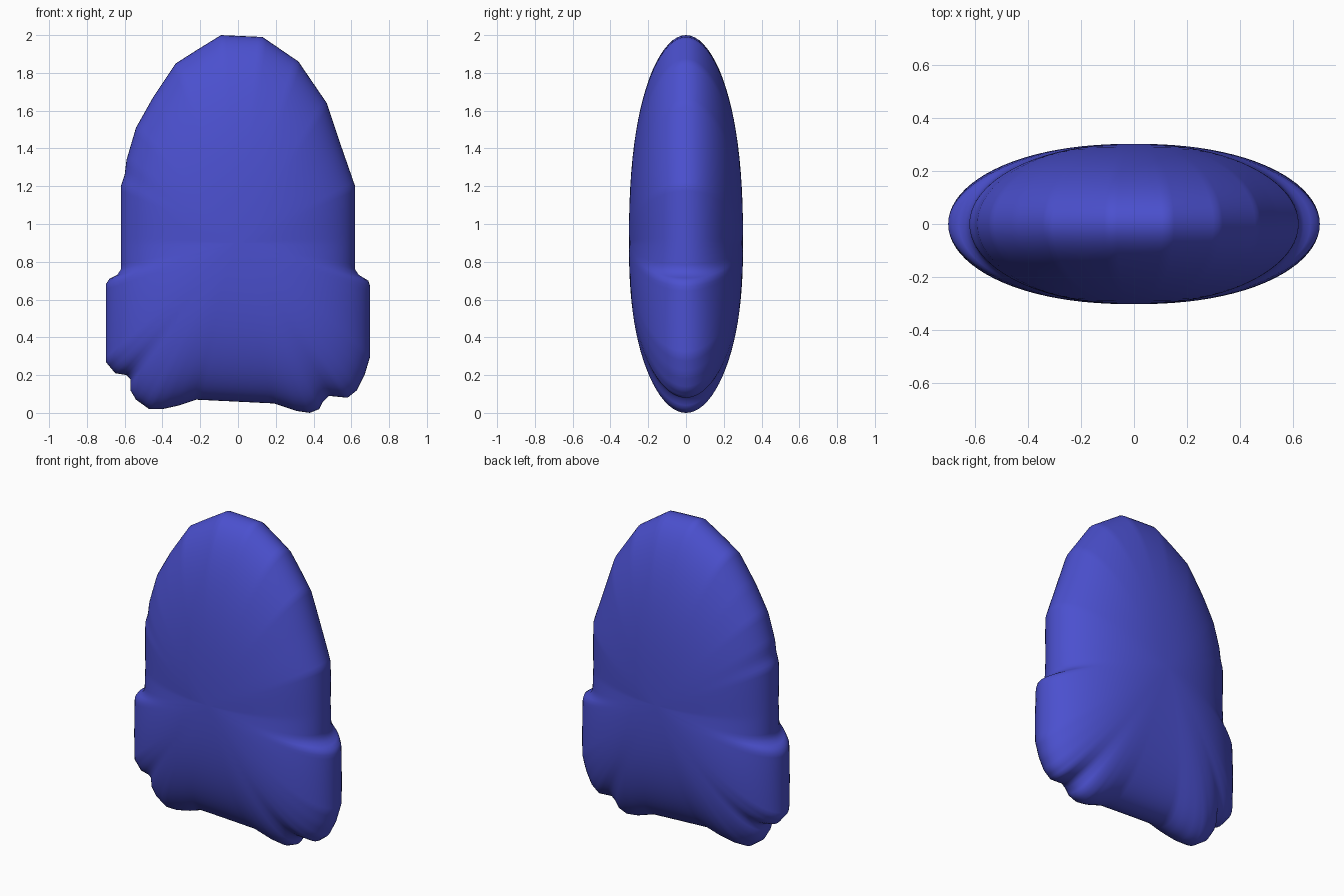
import bpy
import bmesh
import math
from mathutils import Vector

default_cube = bpy.data.objects.get("Cube")
if default_cube:
    bpy.data.objects.remove(default_cube, do_unlink=True)

# Silhouette seen from the front (x, z), starting at the crown
OUTLINE = [
    (-.09, 2), (.13, 1.99), (.32, 1.86), (.47, 1.64), (.54, 1.43), (.62, 1.2),
    (.62, .76), (.64, .73), (.69, .7), (.7, .67), (.7, .3), (.67, .2),
    (.63, .12), (.58, .08), (.48, .09), (.45, .06), (.43, .02), (.38, 0),
    (.31, .01), (.19, .05), (-.22, .07), (-.31, .04), (-.4, .02), (-.47, .02),
    (-.54, .07), (-.57, .12), (-.57, .18), (-.59, .2), (-.65, .21), (-.7, .27),
    (-.7, .68), (-.68, .71), (-.64, .73), (-.62, .76), (-.62, 1.2), (-.6, 1.26),
    (-.59, 1.34), (-.54, 1.51), (-.45, 1.67), (-.33, 1.85), (-.22, 1.92),
]
CENTRE = Vector((0, .9))
HALF_DEPTH = .302
RINGS = 22
SPACING = .025


def resample(points, spacing):
    """Split every outline edge into short, even steps."""
    result = []
    for index, point in enumerate(points):
        start = Vector(point)
        end = Vector(points[(index + 1) % len(points)])
        steps = max(1, round((end - start).length / spacing))
        result += [start.lerp(end, step / steps) for step in range(steps)]
    return result


def relax(points, passes):
    """Average neighbours so the notches fade out towards the middle."""
    for _ in range(passes):
        points = [
            (points[i - 1] + point + points[(i + 1) % len(points)]) / 3
            for i, point in enumerate(points)
        ]
    return points


def inflated_point(edge, soft, t, side):
    """Point on the pillow: t is zero in the middle and one at the rim."""
    offset = (soft + (edge - soft) * t ** 3) * t
    upright = abs(edge.y) / edge.length
    power = 2 + .4 * upright
    depth = HALF_DEPTH * math.sqrt(max(0, 1 - t ** power))
    return (offset.x, side * depth, CENTRE.y + offset.y)


def build_body(name, material):
    rim = [point - CENTRE for point in resample(OUTLINE, SPACING)]
    soft_rim = relax(rim, 40)
    count = len(rim)
    bm = bmesh.new()

    # The rim is shared by the front and back shells
    rim_verts = [
        bm.verts.new(inflated_point(edge, soft, 1, 1))
        for edge, soft in zip(rim, soft_rim)
    ]
    for side in (-1, 1):
        outer = rim_verts
        for ring in range(RINGS - 1, 0, -1):
            t = math.sin(ring / RINGS * math.pi / 2)
            inner = [
                bm.verts.new(inflated_point(edge, soft, t, side))
                for edge, soft in zip(rim, soft_rim)
            ]
            for i in range(count):
                j = (i + 1) % count
                bm.faces.new((outer[i], outer[j], inner[j], inner[i]))
            outer = inner
        middle = bm.verts.new((0, side * HALF_DEPTH, CENTRE.y))
        for i in range(count):
            bm.faces.new((outer[i], outer[(i + 1) % count], middle))

    bmesh.ops.recalc_face_normals(bm, faces=bm.faces)
    for face in bm.faces:
        face.smooth = True
    mesh = bpy.data.meshes.new(name)
    bm.to_mesh(mesh)
    bm.free()
    mesh.materials.append(material)
    body = bpy.data.objects.new(name, mesh)
    bpy.context.collection.objects.link(body)
    return body


# Single blue colour over the whole body
blue = bpy.data.materials.new("violet_blue")
blue.use_nodes = True
blue.diffuse_color = (.07, .08, .62, 1)
blue.node_tree.nodes["Principled BSDF"].inputs["Base Color"].default_value = blue.diffuse_color

build_body("inflated_body", blue)
